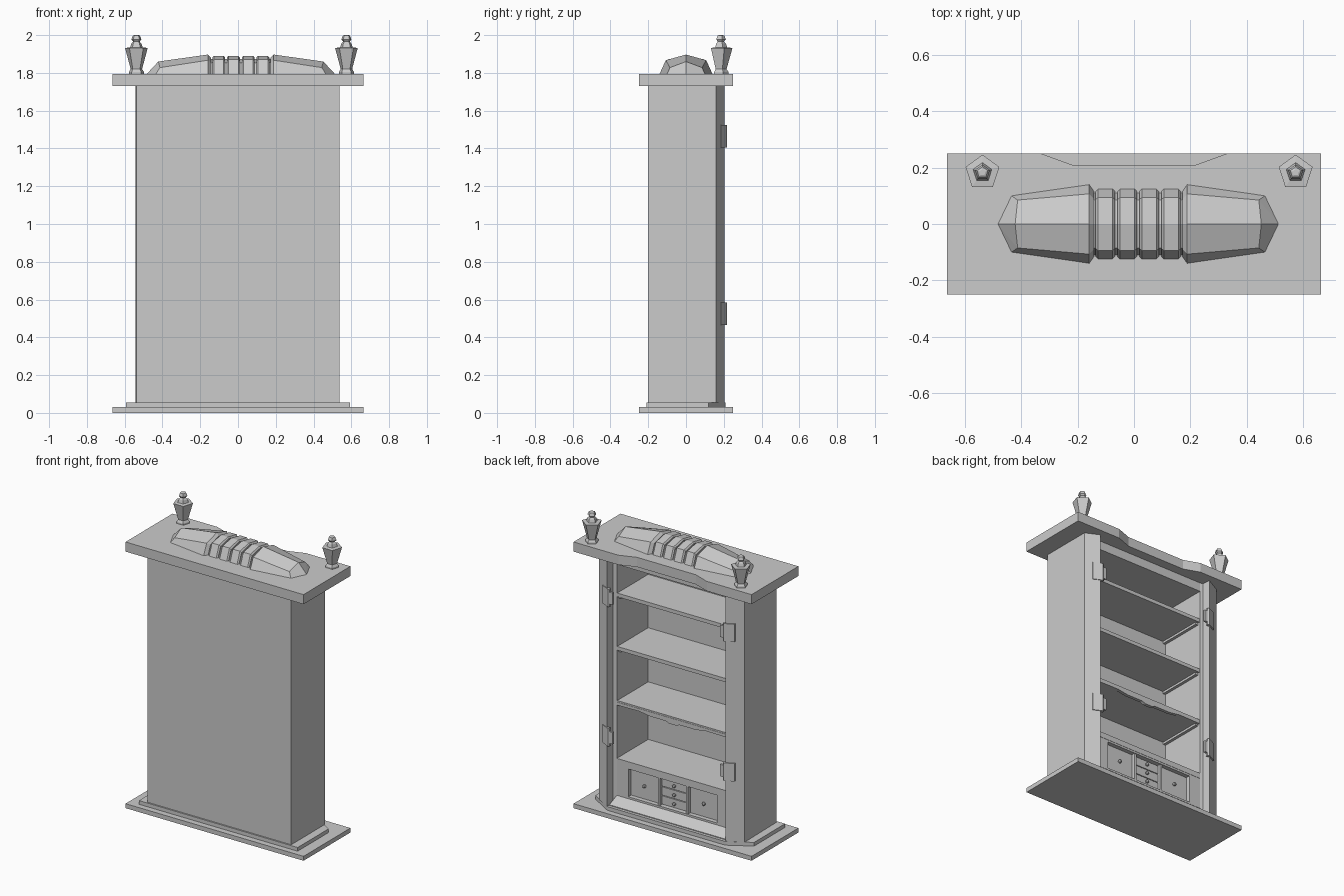
import bpy, bmesh, math

if "Cube" in bpy.data.objects:
    bpy.data.objects.remove(bpy.data.objects["Cube"])


def finish(bm, name):
    bmesh.ops.recalc_face_normals(bm, faces=bm.faces)
    mesh = bpy.data.meshes.new(name)
    bm.to_mesh(mesh)
    bm.free()
    ob = bpy.data.objects.new(name, mesh)
    bpy.context.collection.objects.link(ob)
    return ob


def loft(name, rings):
    """Skin a list of closed rings and cap both ends."""
    bm = bmesh.new()
    vs = [[bm.verts.new(p) for p in r] for r in rings]
    n = len(vs[0])
    for a, b in zip(vs, vs[1:]):
        for i in range(n):
            j = (i + 1) % n
            bm.faces.new((a[i], a[j], b[j], b[i]))
    bm.faces.new(vs[0])
    bm.faces.new(vs[-1])
    return finish(bm, name)


def prism(name, pts, z0, z1):
    return loft(name, [[(x, y, z) for x, y in pts] for z in (z0, z1)])


def box(name, x0, x1, y0, y1, z0, z1):
    return prism(name, [(x0, y0), (x1, y0), (x1, y1), (x0, y1)], z0, z1)


def mirrored(half):
    """Close a right-hand outline with its mirror image."""
    return half + [(-x, y) for x, y in reversed(half)]


# Plinth: lower slab and stepped slab with cut corners
box("plinth_slab", -.664, .664, -.25, .25, 0, .03)
prism("plinth_step", mirrored([(.592, -.21), (.592, .12), (.44, .21)]), .03, .055)

# Carcass: closed back and sides, angled pillars, open at +y
prism("carcass",
      [(-.537, -.2), (.537, -.2), (.537, .16), (.445, .205), (.44, .15), (.415, .145),
       (.415, -.19), (-.415, -.19), (-.415, .145), (-.435, .15), (-.44, .205), (-.543, .15)],
      .055, 1.735)

# Cornice with a shallow recess in its open-side edge
prism("cornice", mirrored([(.664, -.25), (.664, .25), (.33, .25), (.22, .21)]), 1.73, 1.795)
box("ceiling_board", -.44, .44, -.192, .145, 1.67, 1.735)

# Shelves with side cleats
for i, z in enumerate((1.475, 1.115, .75)):
    box(f"shelf_{i}", -.417, .417, -.192, .14, z - .025, z)
    for s in (-1, 1):
        a, b = sorted((s * .417, s * .395))
        box(f"shelf_cleat_{i}", a, b, -.19, .125, z - .04, z - .025)

# Scalloped trim under the lowest shelf
half = [(.417, .74), (.417, .72), (.25, .722), (.17, .71), (.05, .71), (.03, .70)]
trim = mirrored(half)
loft("shelf_trim", [[(x, y, z) for x, z in trim] for y in (.12, .142)])

# Drawer section: top board, frame, dividers
box("drawer_top", -.417, .417, -.192, .145, .325, .362)
box("drawer_top_rail", -.417, .417, .09, .143, .312, .326)
box("drawer_bottom_rail", -.417, .417, .09, .143, .055, .125)
for s in (-1, 1):
    a, b = sorted((s * .33, s * .417))
    box("drawer_stile", a, b, .09, .143, .115, .32)
    box("drawer_divider", s * .105 - .008, s * .105 + .008, .08, .138, .115, .32)

# Steep mitred sill in front of the drawers
loft("sill", [[(x, .14, .055), (x, .14, .115), (x2, .19, .06), (x2, .19, .055)]
              for x, x2 in ((-.415, -.44), (.415, .44))])


# Drawers and their knobs
def drawer(x0, x1, z0, z1):
    box("drawer_front", x0, x1, .07, .118, z0, z1)
    bpy.ops.mesh.primitive_uv_sphere_add(segments=8, ring_count=5, radius=.012,
                                         location=((x0 + x1) / 2, .128, (z0 + z1) / 2))
    bpy.context.object.name = "drawer_knob"


for s in (-1, 1):
    drawer(*sorted((s * .116, s * .327)), .128, .309)
for k in range(3):
    drawer(-.095, .095, .129 + k * .061, .185 + k * .061)
box("drawer_backing", -.417, .417, .05, .072, .055, .33)

# Hinges: angled plates lying on the pillar faces
for s in (-1, 1):
    for z in (.465, 1.405):
        plate = [(.492, .175), (.492, .188), (.432, .216), (.422, .21), (.422, .195), (.44, .195)]
        prism("hinge_plate", [(s * x, y) for x, y in plate], z, z + .12)
        box("hinge_leaf", *sorted((s * .40, s * .43)), .195, .21, z + .02, z + .10)

# Crowning ornament: tapered ends, ribs and a core, centred slightly off axis
CX = .015


def section(x, base, shoulder, zs, zr, tip=0, lean=0):
    """Five-point arched section; tip and lean push its points along x."""
    return [(x, -base, 1.79), (x + lean, -shoulder, zs), (x + lean + tip * .3, 0, zr),
            (x + lean, shoulder, zs), (x, base, 1.79)]


for s in (-1, 1):
    end = [section(CX + s * .174, .142, .107, 1.867, 1.897),
           section(CX + s * .453, .102, .085, 1.828, 1.86, s * .03, -s * .025)]
    bm = bmesh.new()
    r = [[bm.verts.new(p) for p in ring] for ring in end]
    tip = bm.verts.new((CX + s * .502, 0, 1.79))
    bm.faces.new(r[0])
    for i in range(5):
        j = (i + 1) % 5
        bm.faces.new((r[0][i], r[0][j], r[1][j], r[1][i]))
        if i != 4:
            bm.faces.new((r[1][i], r[1][j], tip))
    bm.faces.new((r[1][4], r[1][0], tip))
    finish(bm, "ornament_end")
    loft("ornament_collar", [section(CX + s * .174, .142, .107, 1.867, 1.897),
                             section(CX + s * .157, .118, .09, 1.855, 1.88)])

loft("ornament_core", [section(CX + s * .16, .112, .085, 1.852, 1.874) for s in (-1, 1)])
for k in range(4):
    x = CX + (k - 1.5) * .078
    small, big = (.118, .088, 1.862, 1.882), (.126, .094, 1.872, 1.89)
    loft(f"ornament_rib_{k}", [section(x - .034, *small), section(x - .026, *big),
                               section(x + .026, *big), section(x + .034, *small)])

# Five-sided finials
profile = [(.042, 1.79), (.042, 1.805), (.032, 1.82), (.035, 1.832), (.063, 1.932),
           (.035, 1.935), (.028, 1.955), (.018, 1.966), (.028, 1.977), (.02, 1.997), (.012, 2.0)]
for x in (-.538, .574):
    loft("finial", [[(x + r * math.cos(math.radians(90 + 72 * i)),
                      .183 + r * math.sin(math.radians(90 + 72 * i)), z) for i in range(5)]
                    for r, z in profile])
